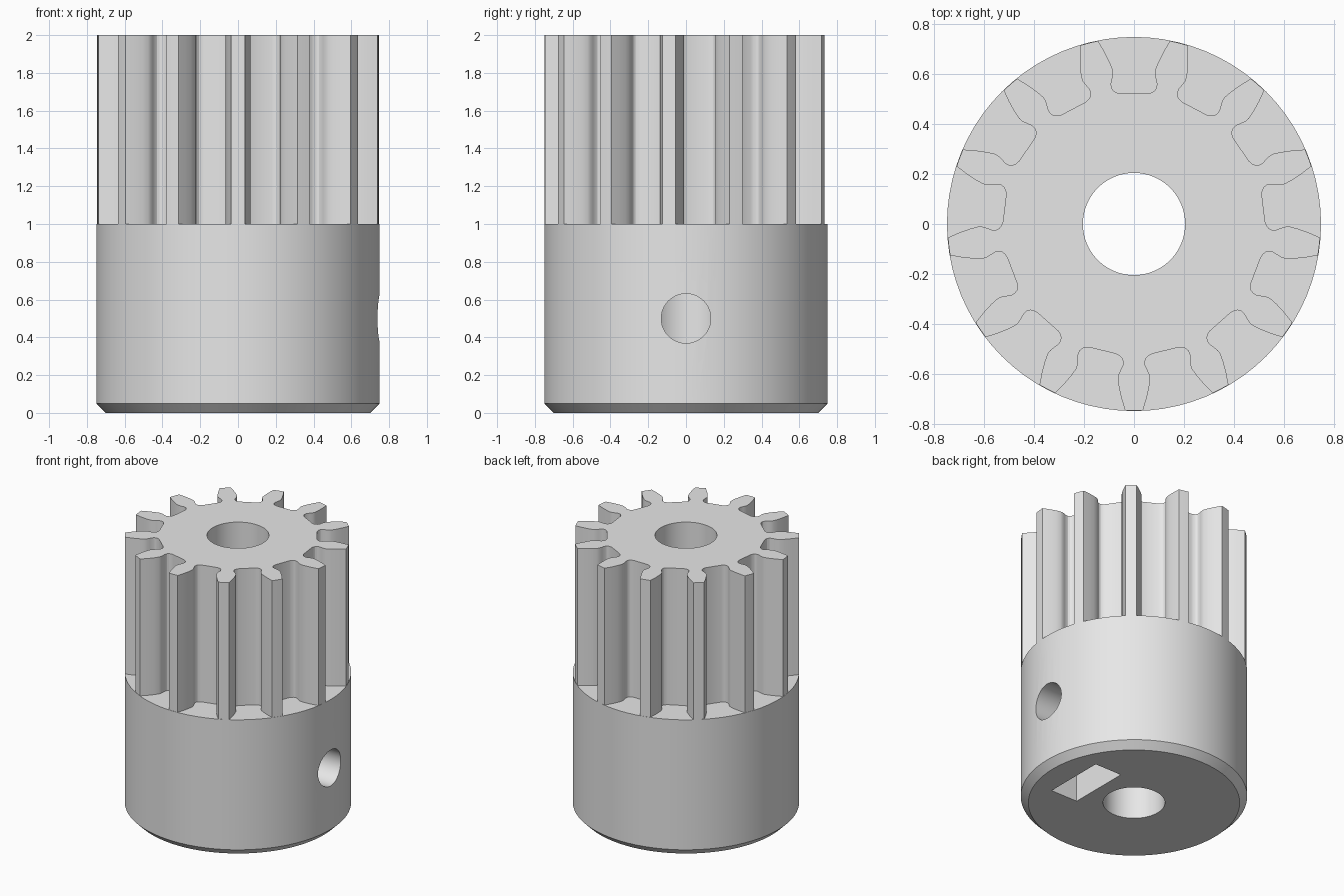
import bpy, bmesh, math
from mathutils import Matrix, Vector

TEETH = 13
BORE = 0.205
TIP = 0.748
SCREW_Z = 0.5

old = bpy.data.objects.get("Cube")
if old:
    bpy.data.objects.remove(old, do_unlink=True)

grey = bpy.data.materials.new("plain grey")
grey.use_nodes = True
grey.diffuse_color = (0.8, 0.8, 0.8, 1)
grey.node_tree.nodes["Principled BSDF"].inputs["Base Color"].default_value = (0.8, 0.8, 0.8, 1)


def add_object(name, bm):
    bmesh.ops.recalc_face_normals(bm, faces=bm.faces)
    mesh = bpy.data.meshes.new(name)
    bm.to_mesh(mesh)
    bm.free()
    mesh.materials.append(grey)
    ob = bpy.data.objects.new(name, mesh)
    bpy.context.collection.objects.link(ob)
    return ob


def prism(name, outline, low, high, turn=Matrix()):
    """Extrude a flat outline from low to high along z, then turn it."""
    bm = bmesh.new()
    face = bm.faces.new([bm.verts.new((x, y, low)) for x, y in outline])
    new = bmesh.ops.extrude_face_region(bm, geom=[face])["geom"]
    top = [v for v in new if isinstance(v, bmesh.types.BMVert)]
    bmesh.ops.translate(bm, verts=top, vec=(0, 0, high - low))
    bm.transform(turn)
    return add_object(name, bm)


def circle(radius, count):
    step = math.tau / count
    return [(radius * math.cos(i * step), radius * math.sin(i * step)) for i in range(count)]


def combine(target, other, operation):
    mod = target.modifiers.new(operation.lower(), 'BOOLEAN')
    mod.operation = operation
    mod.solver = 'EXACT'
    mod.object = other
    bpy.context.view_layer.objects.active = target
    bpy.ops.object.modifier_apply(modifier=mod.name)
    bpy.data.objects.remove(other, do_unlink=True)


# Hub with a chamfered lower rim
hub = prism("pinion", circle(0.75, 80), 0, 1)
bm = bmesh.new()
bm.from_mesh(hub.data)
rim = [e for e in bm.edges if all(v.co.z < 0.01 for v in e.verts)]
bmesh.ops.bevel(bm, geom=rim, offset=0.05, segments=1, affect='EDGES')
bm.to_mesh(hub.data)
bm.free()

# Toothed section: one half of a tooth gap, mirrored and repeated round the axis
half_gap = [(0.144, 0.734), (0.118, 0.69), (0.098, 0.65), (0.086, 0.62), (0.084, 0.602),
            (0.088, 0.58), (0.092, 0.562), (0.09, 0.546), (0.082, 0.534),
            (0.07, 0.527), (0.055, 0.523)]
gap = half_gap + [(-x, y) for x, y in reversed(half_gap)]
outline = []
for k in range(TEETH):
    turn = Matrix.Rotation(k * math.tau / TEETH, 2)
    outline += [tuple(turn @ Vector(p)) for p in gap]
    middle = math.pi / 2 + (k + 0.5) * math.tau / TEETH
    outline.append((TIP * math.cos(middle), TIP * math.sin(middle)))
teeth = prism("teeth", outline, 0.9, 2)
combine(hub, teeth, 'UNION')

# Shaft bore
combine(hub, prism("bore_cutter", circle(BORE, 64), -0.2, 2.2), 'DIFFERENCE')

# Nut slot, open below and pointed at the top; local x, y, z become y, z, x
sideways = Matrix(((0, 0, 1, 0), (1, 0, 0, 0), (0, 1, 0, 0), (0, 0, 0, 1)))
flat = 0.2275
point = flat / math.cos(math.pi / 6)
slot = [(-flat, -0.1), (flat, -0.1), (flat, SCREW_Z + point / 2),
        (0, SCREW_Z + point), (-flat, SCREW_Z + point / 2)]
combine(hub, prism("slot_cutter", slot, 0.305, 0.522, sideways), 'DIFFERENCE')

# Set screw hole from the side into the bore
hole = [(y, z + SCREW_Z) for y, z in circle(0.131, 48)]
combine(hub, prism("screw_cutter", hole, 0, 1, sideways), 'DIFFERENCE')

# Soft round walls with sharp rims
bpy.ops.object.select_all(action='DESELECT')
hub.select_set(True)
bpy.context.view_layer.objects.active = hub
bpy.ops.object.shade_smooth_by_angle(angle=math.radians(20))
